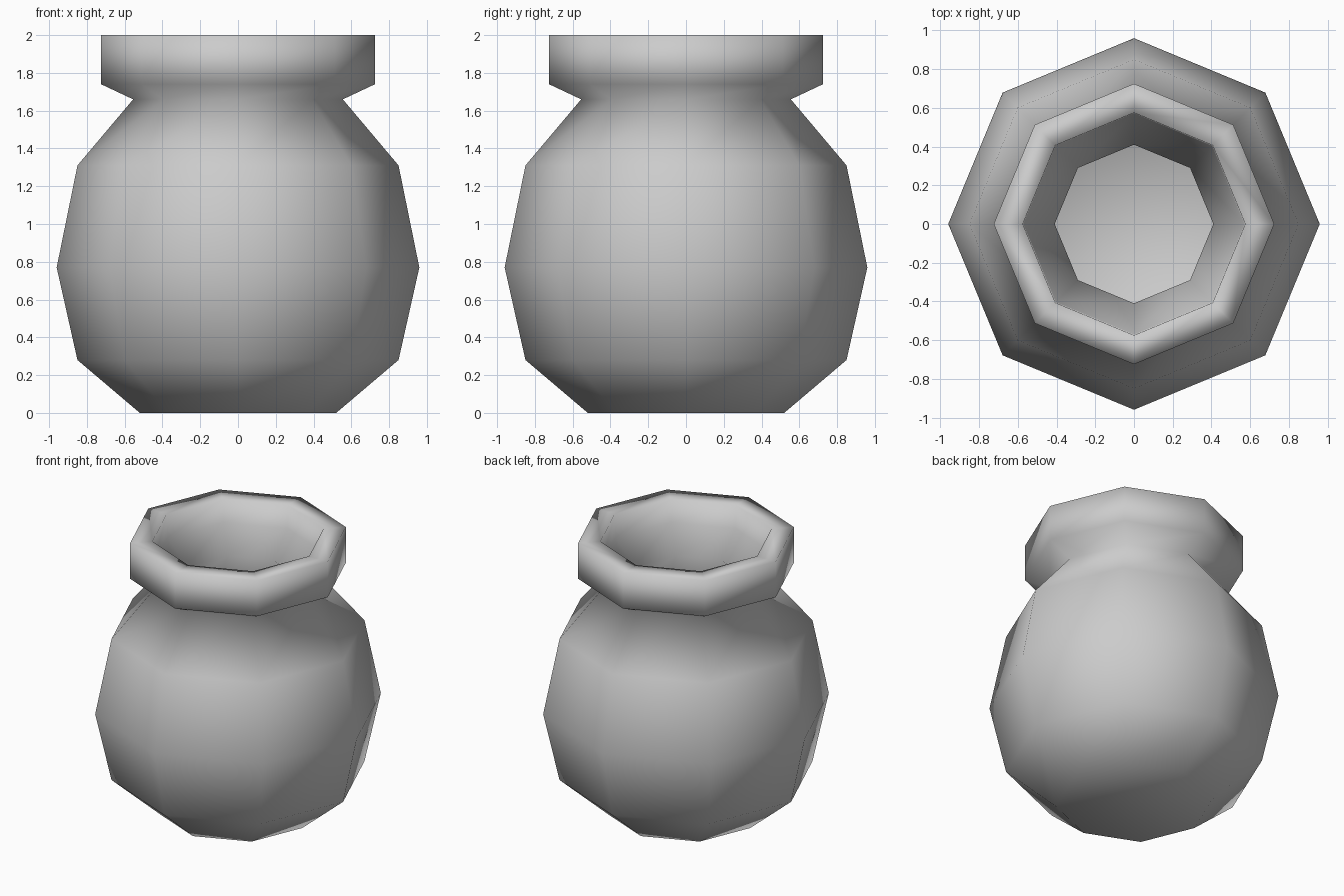
import bpy
import bmesh
from math import tau
from mathutils import Matrix, Vector

SIDES = 8

cube = bpy.data.objects.get("Cube")
if cube:
    bpy.data.objects.remove(cube, do_unlink=True)

# Plain grey clay
clay = bpy.data.materials.new("grey clay")
clay.use_nodes = True
grey = (0.6, 0.6, 0.6, 1)
clay.diffuse_color = grey
clay.node_tree.nodes["Principled BSDF"].inputs["Base Color"].default_value = grey

# Radius and height, from the base up the outside to the lip
outside = [(0.52, 0), (0.85, 0.28), (0.96, 0.77), (0.85, 1.31),
           (0.555, 1.66), (0.725, 1.74), (0.725, 2)]
# From the lip down the hollow inside to the floor
inside = [(0.575, 2), (0.57, 1.83), (0.41, 1.66), (0.7, 1.27),
          (0.81, 0.77), (0.72, 0.36), (0.46, 0.15)]

# Pot: rings of vertices bridged together, closed by two flat floors
bm = bmesh.new()
rings = [[bm.verts.new(Matrix.Rotation(tau * i / SIDES, 3, "Z") @ Vector((r, 0, z)))
          for i in range(SIDES)] for r, z in outside + inside]
for low, high in zip(rings, rings[1:]):
    for i in range(SIDES):
        j = (i + 1) % SIDES
        bm.faces.new((low[i], low[j], high[j], high[i]))
bm.faces.new(reversed(rings[0]))
bm.faces.new(rings[-1])
for face in bm.faces:
    face.smooth = True

mesh = bpy.data.meshes.new("pot")
bm.to_mesh(mesh)
bm.free()
mesh.materials.append(clay)
pot = bpy.data.objects.new("pot", mesh)
bpy.context.collection.objects.link(pot)
